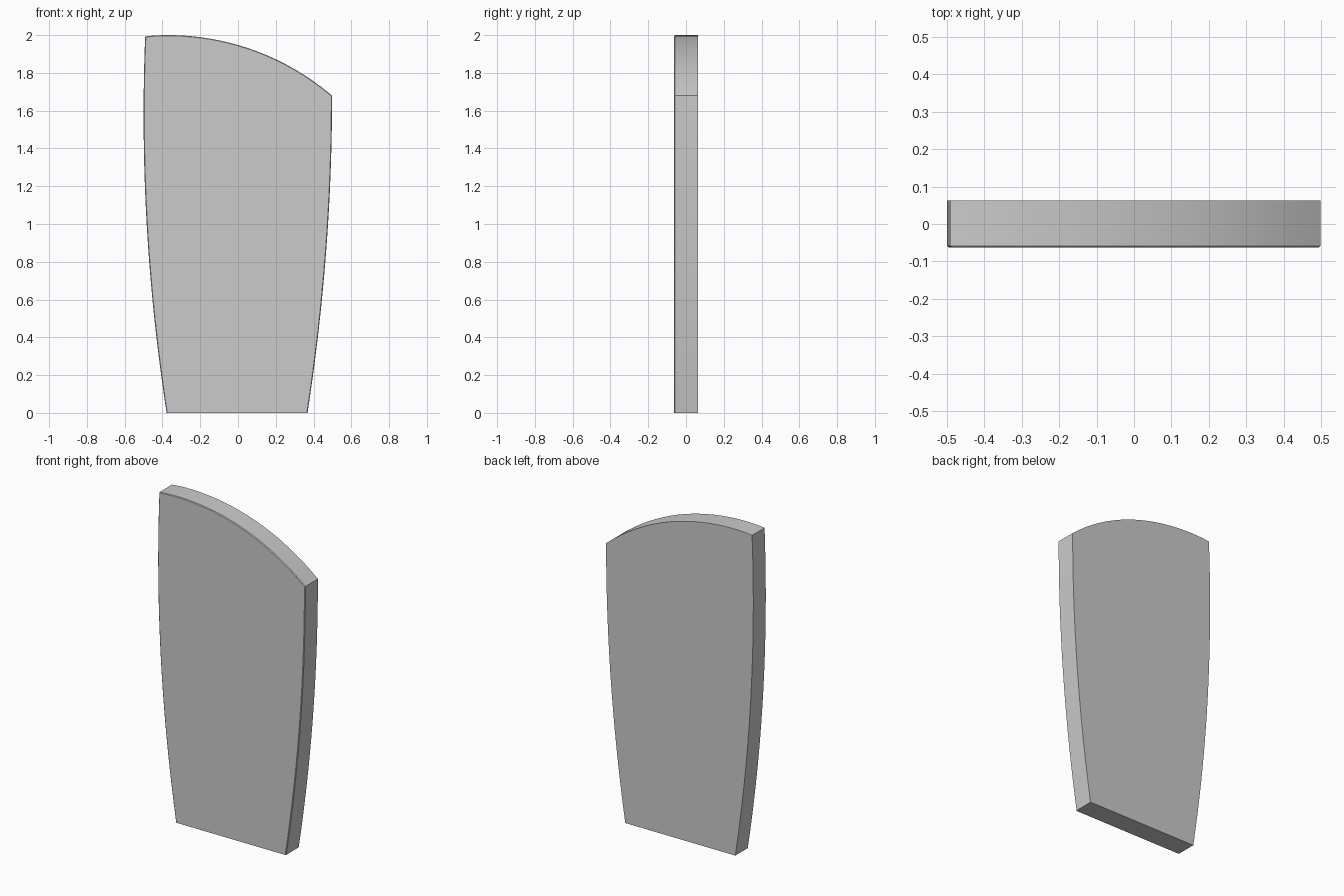
import bpy, bmesh, math

if "Cube" in bpy.data.objects:
    bpy.data.objects.remove(bpy.data.objects["Cube"])

HALF_T = 0.0625   # half thickness
N = 20            # segments per curved edge


def side(apex_x, bottom_x, apex_z, z):
    """Bowed side edge: a parabola with its widest point at apex_z."""
    return apex_x + (bottom_x - apex_x) * ((apex_z - z) / apex_z) ** 2


# Outline: bowed right side, slanted arc crown, bowed left side
right = [(side(0.498, 0.368, 1.68, 1.68 * i / N), 1.68 * i / N) for i in range(N + 1)]
R, CX = 1.335, -0.37
crown = []
for i in range(1, N):
    x = 0.498 + (-0.494 - 0.498) * i / N
    crown.append((x, 2.0 - R + math.sqrt(R * R - (x - CX) ** 2)))
left = [(side(-0.5, -0.378, 1.58, 1.993 * (1 - i / N)), 1.993 * (1 - i / N)) for i in range(N + 1)]
outline = right + crown + left

# Slab: extrude the outline front to back
bm = bmesh.new()
front = bm.faces.new([bm.verts.new((x, -HALF_T, z)) for x, z in outline])
ext = bmesh.ops.extrude_face_region(bm, geom=[front], use_keep_orig=True)
for v in ext["geom"]:
    if isinstance(v, bmesh.types.BMVert):
        v.co.y = HALF_T
bmesh.ops.recalc_face_normals(bm, faces=bm.faces)

# Fine chamfer along the front rim
rim = [e for e in bm.edges if all(v.co.y < 0 for v in e.verts)
       and any(v.co.z > 0.001 for v in e.verts)]
bmesh.ops.bevel(bm, geom=rim, offset=0.004, segments=1, affect='EDGES')

mesh = bpy.data.meshes.new("slab")
bm.to_mesh(mesh)
bm.free()
slab = bpy.data.objects.new("slab", mesh)
bpy.context.collection.objects.link(slab)
bpy.context.view_layer.objects.active = slab
slab.select_set(True)
bpy.ops.object.shade_smooth_by_angle(angle=math.radians(25))
